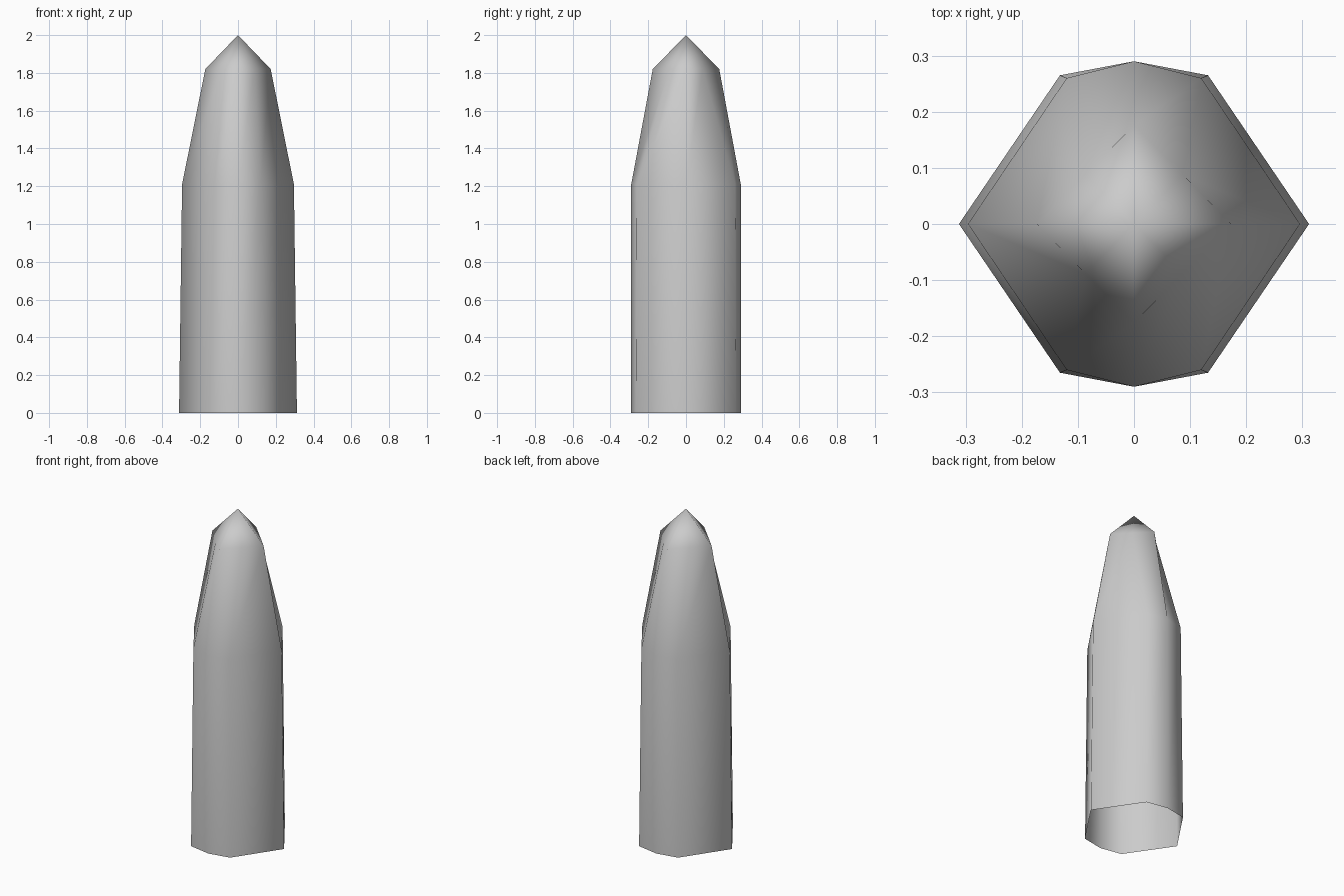
import bpy, bmesh

if "Cube" in bpy.data.objects:
    bpy.data.objects.remove(bpy.data.objects["Cube"])

# Each ring: height, side point x, diagonal point (x, y), front point y
RINGS = [
    (0.0, 0.312, (0.132, 0.265), 0.29),
    (1.21, 0.296, (0.12, 0.26), 0.29),
    (1.82, 0.173, (0.087, 0.088), 0.176),
]


def ring_points(z, sx, diag, fy):
    dx, dy = diag
    return [(sx, 0, z), (dx, dy, z), (0, fy, z), (-dx, dy, z),
            (-sx, 0, z), (-dx, -dy, z), (0, -fy, z), (dx, -dy, z)]


bm = bmesh.new()
rings = [[bm.verts.new(p) for p in ring_points(*r)] for r in RINGS]

# Side walls (open at the bottom)
for low, high in zip(rings, rings[1:]):
    for i in range(8):
        j = (i + 1) % 8
        bm.faces.new((low[i], low[j], high[j], high[i]))

# Pointed tip
apex = bm.verts.new((0, 0, 2.0))
for i in range(8):
    bm.faces.new((rings[-1][i], rings[-1][(i + 1) % 8], apex))

for f in bm.faces:
    f.smooth = True

mesh = bpy.data.meshes.new("pointed_shell")
bm.to_mesh(mesh)
bm.free()
obj = bpy.data.objects.new("pointed_shell", mesh)
bpy.context.collection.objects.link(obj)
